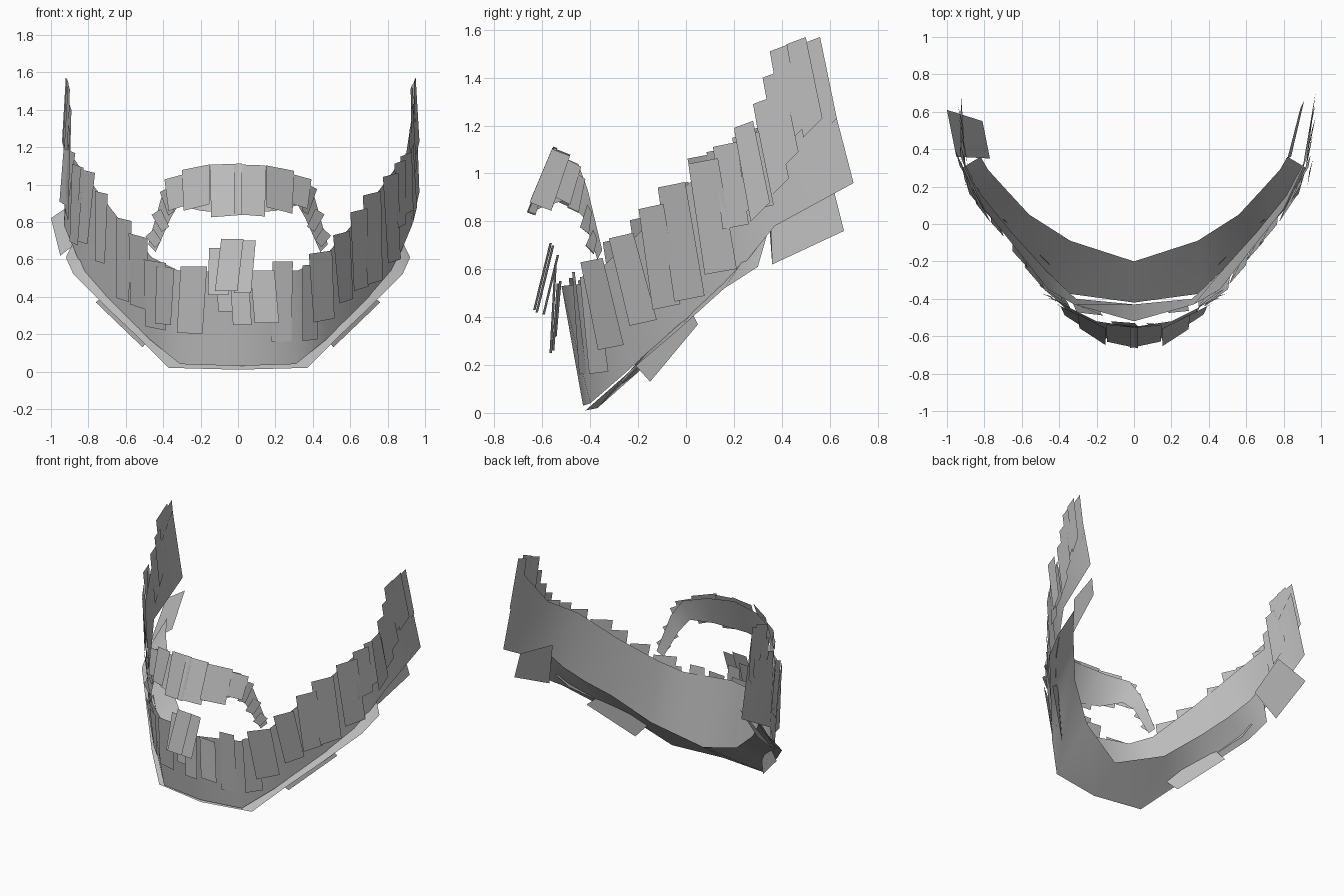
import bpy, random
from mathutils import Vector

if "Cube" in bpy.data.objects:
    bpy.data.objects.remove(bpy.data.objects["Cube"])
random.seed(4)

hair = bpy.data.materials.new("grey_hair")
hair.use_nodes = True
grey = (0.5, 0.5, 0.5, 1)
hair.diffuse_color = grey
hair.node_tree.nodes["Principled BSDF"].inputs["Base Color"].default_value = grey


def make(name, verts, faces, smooth=True):
    mesh = bpy.data.meshes.new(name)
    mesh.from_pydata([tuple(v) for v in verts], [], faces)
    mesh.materials.append(hair)
    for p in mesh.polygons:
        p.use_smooth = smooth
    ob = bpy.data.objects.new(name, mesh)
    bpy.context.collection.objects.link(ob)
    return ob


def flip(p, s):
    return Vector((p[0] * s, p[1], p[2]))


def plate(name, points, side=1):
    """One flat four-cornered lock or flap."""
    make(name, [flip(p, side) for p in points], [(0, 1, 2, 3)], False)


def band(name, left, right):
    """Strip from the right end to the left end of two half-bands."""
    cols = [(flip(t, -1), flip(b, -1)) for t, b in reversed(right[1:])]
    cols += [(Vector(t), Vector(b)) for t, b in left]
    verts = [p for c in cols for p in c]
    faces = [(2*i, 2*i + 1, 2*i + 3, 2*i + 2) for i in range(len(cols) - 1)]
    make(name, verts, faces)


def point(columns, u, v):
    """Point on a half band: u along the columns, v from top to bottom."""
    i = min(int(u), len(columns) - 2)
    f = u - i
    a, b = [Vector(c[0]).lerp(Vector(c[1]), v) for c in columns[i:i + 2]]
    return a + (b - a) * f


def card(name, columns, u, v0, v1, width, side, lift, skew=0):
    """Flat lock of hair lying just outside a band."""
    top, low = point(columns, u, v0), point(columns, u, v1)
    along = (point(columns, u + .1, .5) - point(columns, u - .1, .5)).normalized()
    out = along.cross(top - low).normalized()
    if out.dot(Vector((top.x, top.y - .4, 0))) < 0:
        out = -out
    along = out.cross(top - low).normalized()
    if along.x < 0:
        along = -along
    w = along * width / 2
    step = along * skew
    plate(name, [top - w + out * lift, top + w + out * (lift + .01),
                 low + w + step + out * lift,
                 low - w + step + out * (lift + .01)], side)


# Outer beard shell, from chin to sideburn
jaw = [((0, -.52, .53), (0, -.43, .03)),
       ((.32, -.43, .54), (.31, -.40, .04)),
       ((.46, -.35, .61), (.47, -.25, .17)),
       ((.64, -.12, .82), (.66, -.04, .36)),
       ((.80, .08, 1.03), (.82, .16, .52)),
       ((.90, .29, 1.17), (.93, .37, .78)),
       ((.95, .56, 1.50), (.97, .70, .96))]
jaw_right = jaw[:-1] + [((.915, .56, 1.50), (.925, .69, .96))]
band("beard_shell", jaw, jaw_right)

# Underside of the jaw, outer edge to the raised inner edge
under = [((0, -.42, .01), (0, -.20, .17)),
         ((.37, -.37, .02), (.34, -.09, .30)),
         ((.52, -.24, .17), (.56, .05, .49)),
         ((.70, -.04, .34), (.68, .18, .61)),
         ((.88, .16, .52), (.78, .29, .73)),
         ((.92, .30, .61), (.82, .36, .82))]
band("jaw_underside", under, under)

# Moustache arch with drooping ends
lip = [((0, -.55, 1.09), (0, -.64, .84)),
       ((.20, -.52, 1.07), (.20, -.60, .86)),
       ((.34, -.45, 1.04), (.32, -.50, .89)),
       ((.41, -.41, .93), (.36, -.43, .82)),
       ((.48, -.35, .68), (.44, -.37, .64))]
band("moustache", lip, lip)

for side, label, columns in ((1, "left", jaw), (-1, "right", jaw_right)):
    # Locks along the jaw, poking a little past the upper edge
    for k in range(9):
        u = .8 + k * .52 + random.uniform(-.12, .12)
        card(f"{label}_jaw_lock_{k}", columns, u, random.uniform(-.12, .02),
             random.uniform(.65, .9), random.uniform(.1, .16), side,
             random.uniform(.006, .02), random.uniform(-.02, .03))

    # Tall sideburn locks
    inset = 0 if side > 0 else .025
    for k, (y, top) in enumerate(((.25, 1.22), (.33, 1.32), (.37, 1.43),
                                  (.40, 1.54), (.47, 1.57), (.53, 1.57))):
        x = .90 + y * .1 - inset + random.uniform(-.012, .012)
        low = top - .42
        plate(f"{label}_sideburn_lock_{k}",
              [(x - .01, y - .05, top - .03), (x, y + .03, top),
               (x + .02, y + .10, low + .08), (x, y + .02, low)], side)

    # Loose flaps under the jaw
    plate(f"{label}_jaw_flap", [(.51, -.15, .13), (.76, .05, .37),
                                (.69, .02, .43), (.44, -.23, .22)], side)

    # Locks on the moustache
    for k, u in enumerate((.3, 1.1, 1.8, 2.6, 3.3, 3.75)):
        card(f"{label}_moustache_lock_{k}", lip, u, random.uniform(-.12, .02),
             random.uniform(.95, 1.1), .17 if u < 2 else .06, side,
             .008 + .006 * (k % 2))

# Flaps behind the sideburns
plate("left_rear_flap", [(.82, .35, .90), (.89, .62, .92),
                         (.91, .66, .76), (.84, .36, .62)])
plate("right_rear_flap", [(-1.0, .61, .82), (-.81, .55, .95),
                          (-.77, .35, .76), (-.95, .36, .62)])

# Locks below the lip: centre x, top y, top z, length, width
for k, (x, y, z, length, width) in enumerate((
        (-.10, -.53, .66, .25, .11), (-.03, -.56, .71, .28, .12),
        (.05, -.55, .70, .28, .09), (-.06, -.52, .55, .23, .13),
        (.0, -.54, .62, .37, .10), (.13, -.53, .54, .28, .13))):
    lean = random.uniform(-.04, .03)
    bottom = y - length * .28 if k < 3 else y - .03
    plate(f"chin_lock_{k}",
          [(x - width/2, y, z), (x + width/2, y - .01, z),
           (x + width/2 + lean, bottom, z - length),
           (x - width/2 + lean, bottom + .01, z - length)])
